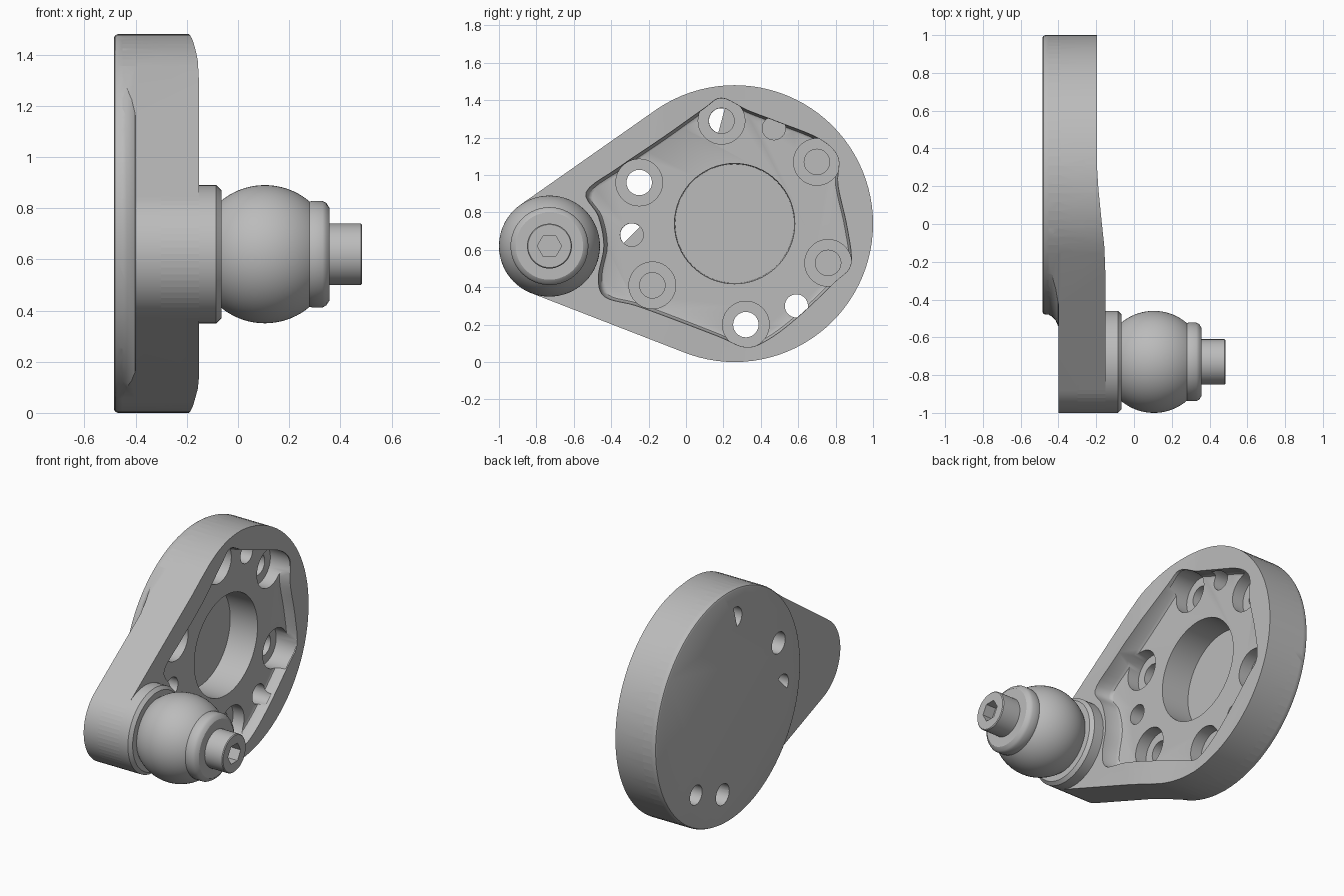
import bpy, bmesh
from math import sin, cos, pi, radians
from mathutils.geometry import convex_hull_2d

cube = bpy.data.objects.get("Cube")
if cube:
    bpy.data.objects.remove(cube, do_unlink=True)

grey = bpy.data.materials.new("satin grey")
grey.use_nodes = True
grey.diffuse_color = (0.5, 0.5, 0.5, 1)
grey.node_tree.nodes["Principled BSDF"].inputs["Base Color"].default_value = (0.5, 0.5, 0.5, 1)


def circle(c, r, n=64, start=0, sweep=2 * pi):
    """Points (y, z) on a circle, or on an arc when sweep is shorter."""
    count = n if sweep > 6.28 else n + 1
    return [(c[0] + r * cos(start + sweep * i / n), c[1] + r * sin(start + sweep * i / n))
            for i in range(count)]


def loft(name, levels, axis="X"):
    """Closed solid through matching outlines, stacked along an axis."""
    bm = bmesh.new()
    rings = []
    for t, pts in levels:
        rings.append([bm.verts.new((t, a, b) if axis == "X" else (a, b, t)) for a, b in pts])
    for lo, hi in zip(rings, rings[1:]):
        n = len(lo)
        for i in range(n):
            j = (i + 1) % n
            bm.faces.new((lo[i], lo[j], hi[j], hi[i]))
    bm.faces.new(rings[0])
    bm.faces.new(rings[-1])
    bmesh.ops.recalc_face_normals(bm, faces=bm.faces)
    me = bpy.data.meshes.new(name)
    bm.to_mesh(me)
    bm.free()
    me.materials.append(grey)
    ob = bpy.data.objects.new(name, me)
    bpy.context.collection.objects.link(ob)
    return ob


def lathe(name, c, profile, n=64):
    return loft(name, [(x, circle(c, r, n)) for x, r in profile])


def combine(target, tool, operation):
    mod = target.modifiers.new("combine", "BOOLEAN")
    mod.operation, mod.solver, mod.object = operation, "EXACT", tool
    bpy.context.view_layer.objects.active = target
    bpy.ops.object.modifier_apply(modifier=mod.name)
    bpy.data.objects.remove(tool, do_unlink=True)


def smooth(ob, angle=35):
    bpy.ops.object.select_all(action="DESELECT")
    ob.select_set(True)
    bpy.context.view_layer.objects.active = ob
    bpy.ops.object.shade_smooth_by_angle(angle=radians(angle))


def spline(pts, steps=5):
    """Closed Catmull-Rom curve through the points."""
    out, n = [], len(pts)
    for i in range(n):
        p = [pts[(i + k - 1) % n] for k in range(4)]
        for s in range(steps):
            t = s / steps
            out.append(tuple(0.5 * (2 * b + (c - a) * t + (2 * a - 5 * b + 4 * c - d) * t * t
                                    + (3 * b - a - 3 * c + d) * t ** 3) for a, b, c, d in zip(*p)))
    return out


DISC, ARM = (0.26, 0.74), (-0.73, 0.62)
BACK = -0.485

# Teardrop housing: disc and arm wrapped in one outline
pts = circle(DISC, 0.74, 96) + circle(ARM, 0.27, 64)
outline = [pts[i] for i in convex_hull_2d(pts)]
housing = loft("housing", [(-0.40, outline), (-0.152, outline)])

# Front face steps gently down from the arm to the disc
slope = [(-0.152, -0.25), (-0.157, -0.12), (-0.172, 0.02), (-0.188, 0.18), (-0.197, 0.32),
         (-0.197, 1.2), (0.1, 1.2), (0.1, -0.25)]
combine(housing, loft("slope_cutter", [(-0.2, slope), (1.7, slope)], "Z"), "DIFFERENCE")
combine(housing, lathe("disc", DISC, [(BACK, 0.725), (-0.48, 0.735), (-0.47, 0.74), (-0.21, 0.74)], 96),
        "UNION")

# Fillet where the back of the arm meets the disc
fillet = lathe("fillet", DISC, [(-0.46, 0.735), (-0.435, 0.75), (-0.415, 0.77), (-0.402, 0.8), (-0.38, 0.8)], 96)
combine(fillet, loft("outline_limit", [(-0.5, outline), (-0.39, outline)]), "INTERSECT")
combine(housing, fillet, "UNION")

# Shallow pocket with drafted walls
pocket = spline([(-0.54, 0.91), (-0.37, 1.04), (-0.12, 1.21), (0.09, 1.36), (0.19, 1.42), (0.33, 1.355),
                 (0.5, 1.29), (0.72, 1.2), (0.82, 1.1), (0.82, 0.95), (0.87, 0.72), (0.89, 0.52),
                 (0.8, 0.42), (0.6, 0.23), (0.44, 0.11), (0.32, 0.07), (0.17, 0.13), (-0.1, 0.235),
                 (-0.28, 0.3), (-0.44, 0.345), (-0.475, 0.45), (-0.445, 0.62), (-0.475, 0.78)])


def shrink(k):
    return [(DISC[0] + (y - DISC[0]) * k, DISC[1] + (z - DISC[1]) * k) for y, z in pocket]


combine(housing, loft("pocket_cutter", [(-0.268, shrink(0.95)), (-0.264, shrink(0.965)),
                                        (-0.248, shrink(0.98)), (0, shrink(1.01))]), "DIFFERENCE")

# Round centre recess
combine(housing, lathe("recess_cutter", DISC, [(-0.46, 0.318), (-0.1, 0.325)]), "DIFFERENCE")

# Counterbored screw holes and plain pin holes: centre, counterbored, how it opens at the back
holes = [((0.19, 1.29), True, "half"), ((-0.25, 0.96), True, "open"), ((0.70, 1.07), True, "blind"),
         ((0.76, 0.53), True, "blind"), ((0.32, 0.20), True, "open"), ((-0.18, 0.41), True, "blind"),
         ((0.47, 1.25), False, "blind"), ((-0.29, 0.68), False, "half"), ((0.59, 0.30), False, "open")]
for c, bored, end in holes:
    r = 0.068 if bored else 0.062
    if bored:
        combine(housing, lathe("bore_cutter", c, [(-0.347, 0.125), (-0.205, 0.125)], 40), "DIFFERENCE")
    bottom = -0.6 if end == "open" else -0.475
    combine(housing, lathe("hole_cutter", c, [(bottom, r), (-0.22, r)], 32), "DIFFERENCE")
    if end == "half":
        start = radians(75 if bored else 45)
        arc = circle(c, r - 0.001, 16, start, pi)
        combine(housing, loft("half_cutter", [(-0.6, arc), (-0.45, arc)]), "DIFFERENCE")

# Raised boss on the arm
combine(housing, lathe("boss", ARM, [(-0.3, 0.27), (-0.085, 0.27), (-0.065, 0.25)]), "UNION")
smooth(housing)

# Ball seated on the boss
ball = [(0.105 + 0.27 * cos(a), 0.27 * sin(a))
        for a in (radians(135 - 90 * i / 20) for i in range(21))]
smooth(lathe("ball", ARM, ball))

# Collar
smooth(lathe("collar", ARM, [(0.25, 0.195), (0.275, 0.205), (0.29, 0.208), (0.33, 0.208),
                             (0.345, 0.2), (0.358, 0.18)]), 30)

# Cap screw with hex socket
screw = lathe("screw", ARM, [(0.34, 0.12), (0.48, 0.12), (0.485, 0.115)], 48)
combine(screw, lathe("socket_cutter", ARM, [(0.415, 0.065), (0.6, 0.065)], 6), "DIFFERENCE")
smooth(screw, 30)
